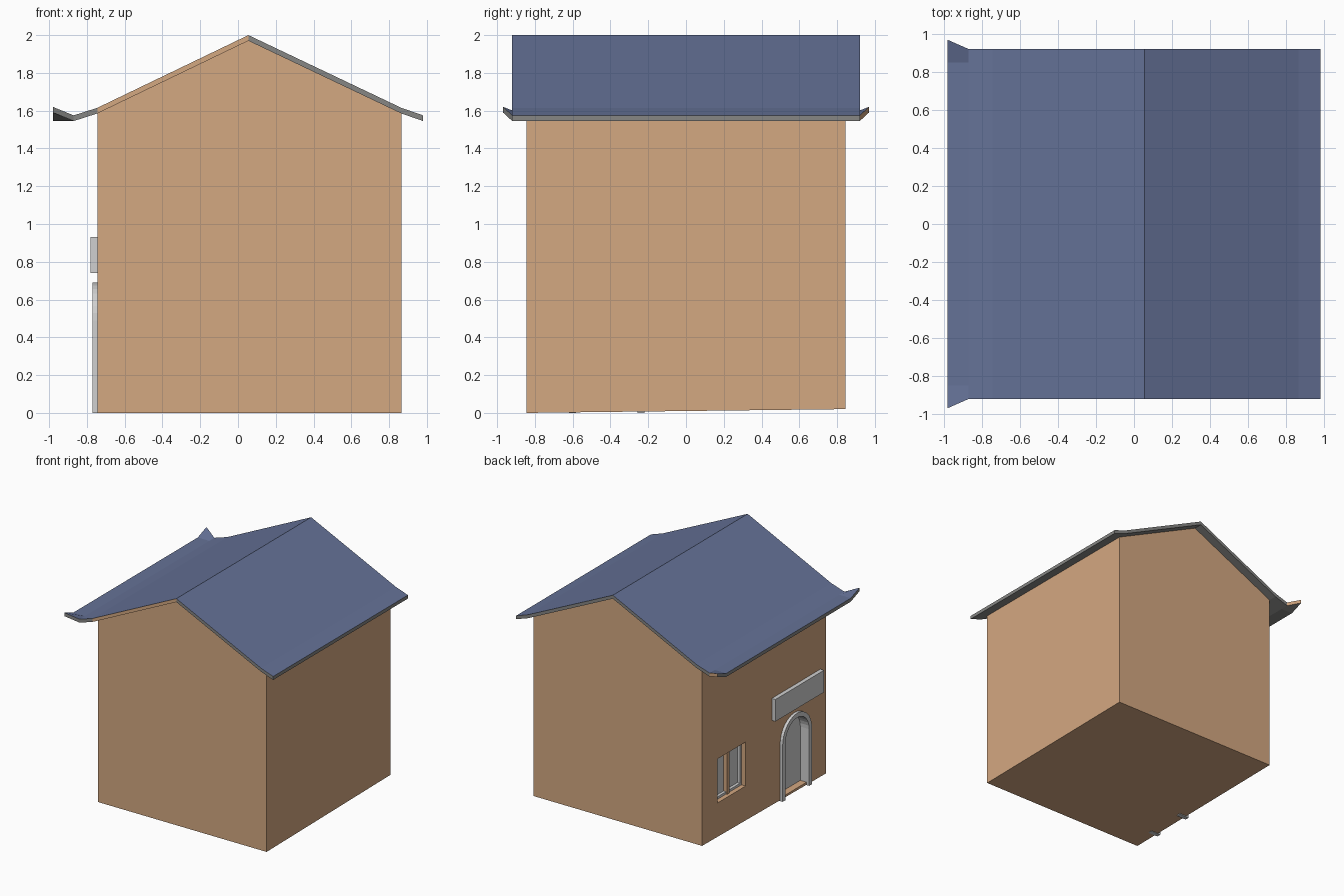
import bpy
import bmesh
from math import cos, sin, pi

cube = bpy.data.objects.get("Cube")
if cube:
    bpy.data.objects.remove(cube, do_unlink=True)


def material(name, rgb):
    """Flat colour from 0-255 display values."""
    lin = [((c / 255 + 0.055) / 1.055) ** 2.4 for c in rgb]
    m = bpy.data.materials.new(name)
    m.use_nodes = True
    m.diffuse_color = (*lin, 1)
    m.node_tree.nodes["Principled BSDF"].inputs["Base Color"].default_value = (*lin, 1)
    return m


TAN = material("tan plaster", (212, 168, 129))
BLUE = material("slate blue", (101, 114, 151))
GREY = material("eave grey", (134, 134, 132))
PALE = material("pale grey", (208, 208, 208))


def finish(name, bm, *mats):
    bmesh.ops.recalc_face_normals(bm, faces=bm.faces)
    mesh = bpy.data.meshes.new(name)
    bm.to_mesh(mesh)
    bm.free()
    for m in mats:
        mesh.materials.append(m)
    ob = bpy.data.objects.new(name, mesh)
    bpy.context.collection.objects.link(ob)
    return ob


def prism(name, outline, x0, x1, mat):
    """Extrude a (y, z) outline along x."""
    bm = bmesh.new()
    a, b = ([bm.verts.new((x, y, z)) for y, z in outline] for x in (x0, x1))
    bm.faces.new(a)
    bm.faces.new(b)
    n = len(a)
    for i in range(n):
        j = (i + 1) % n
        bm.faces.new((a[i], a[j], b[j], b[i]))
    return finish(name, bm, mat)


def rect(y0, y1, z0, z1):
    return [(y0, z0), (y1, z0), (y1, z1), (y0, z1)]


DOOR_Y, SPRING = -0.42, 0.49


def arch(r, z0, steps=16):
    arc = [(DOOR_Y - r * cos(pi * i / steps), SPRING + r * sin(pi * i / steps))
           for i in range(steps + 1)]
    return [(DOOR_Y - r, z0)] + arc + [(DOOR_Y + r, z0)]


# Walls: gabled body with a slightly raised rear base
LEFT, RIGHT, RIDGE, DEPTH = -0.745, 0.865, 0.055, 0.845
gable = [(LEFT, 0), (RIGHT, 0), (RIGHT, 1.59), (RIDGE, 1.972), (LEFT, 1.59)]
bm = bmesh.new()
front, back = ([bm.verts.new((x, y, z if z else base)) for x, z in gable]
               for y, base in ((-DEPTH, 0), (DEPTH, 0.02)))
bm.faces.new(front)
bm.faces.new(back)
for i in range(5):
    j = (i + 1) % 5
    bm.faces.new((front[i], front[j], back[j], back[i]))
walls = finish("walls", bm, TAN)

# Door and window recesses
WY0, WY1, WZ0, WZ1 = 0.25, 0.635, 0.31, 0.69
cutters = [prism("door_cutter", arch(0.18, 0.025), -0.9, -0.67, TAN),
           prism("window_cutter", rect(WY0, WY1, WZ0, WZ1), -0.9, -0.665, TAN)]
bpy.context.view_layer.objects.active = walls
for c in cutters:
    c.hide_render = True
    mod = walls.modifiers.new("recess", "BOOLEAN")
    mod.operation = "DIFFERENCE"
    mod.solver = "EXACT"
    mod.object = c
    bpy.ops.object.modifier_apply(modifier=mod.name)
    bpy.data.objects.remove(c, do_unlink=True)

# Roof: sheet following the profile, with upturned corners on the entrance eave
profile = [(-0.98, 1.575), (-0.87, 1.575), (LEFT, 1.615),
           (RIDGE, 2.0), (RIGHT, 1.615), (0.98, 1.575)]
rows = [-0.92, -0.85, 0.85, 0.92]
THICK = 0.03


def roof_layer(bm, drop):
    grid = []
    for k, y in enumerate(rows):
        line = []
        for i, (x, z) in enumerate(profile):
            tip = i == 0 and k in (0, 3)
            line.append(bm.verts.new((x, y * 1.053 if tip else y,
                                      z - drop + (0.045 if tip else 0))))
        grid.append(line)
    return grid


bm = bmesh.new()
top, low = roof_layer(bm, 0), roof_layer(bm, THICK)
last = len(profile) - 1
for k in range(3):
    for i in range(last):
        for g, mat in ((top, 0), (low, 1)):
            f = bm.faces.new((g[k][i], g[k][i + 1], g[k + 1][i + 1], g[k + 1][i]))
            f.material_index = mat
    for i in (0, last):
        f = bm.faces.new((top[k][i], top[k + 1][i], low[k + 1][i], low[k][i]))
        f.material_index = 1
for k in (0, 3):
    for i in range(last):
        f = bm.faces.new((top[k][i], top[k][i + 1], low[k][i + 1], low[k][i]))
        plaster = (k == 0 and i == 2) or (k == 3 and i == 0)
        f.material_index = 2 if plaster else 1
finish("roof", bm, BLUE, GREY, TAN)

# Arched doorway
prism("door_frame", arch(0.2, 0) + arch(0.162, 0)[::-1], -0.77, -0.675, PALE)
prism("door_panel", arch(0.175, 0.025), -0.685, -0.672, PALE)

# Sign board above the door
prism("sign_board", rect(-0.77, -0.107, 0.74, 0.93), -0.78, -0.74, PALE)

# Window: pane, inner frame bars and centre bar
BAR = 0.02
prism("window_pane", rect(WY0, WY1, WZ0, WZ1), -0.68, -0.667, PALE)
bars = {"sill": rect(WY0, WY1, WZ0, WZ0 + BAR), "head": rect(WY0, WY1, WZ1 - BAR, WZ1),
        "left": rect(WY1 - BAR, WY1, WZ0, WZ1), "right": rect(WY0, WY0 + BAR, WZ0, WZ1)}
for side, outline in bars.items():
    prism("window_frame_" + side, outline, -0.705, -0.67, PALE)
mid = (WY0 + WY1) / 2
prism("window_centre_bar", rect(mid - 0.018, mid + 0.018, WZ0, WZ1), -0.715, -0.67, TAN)
